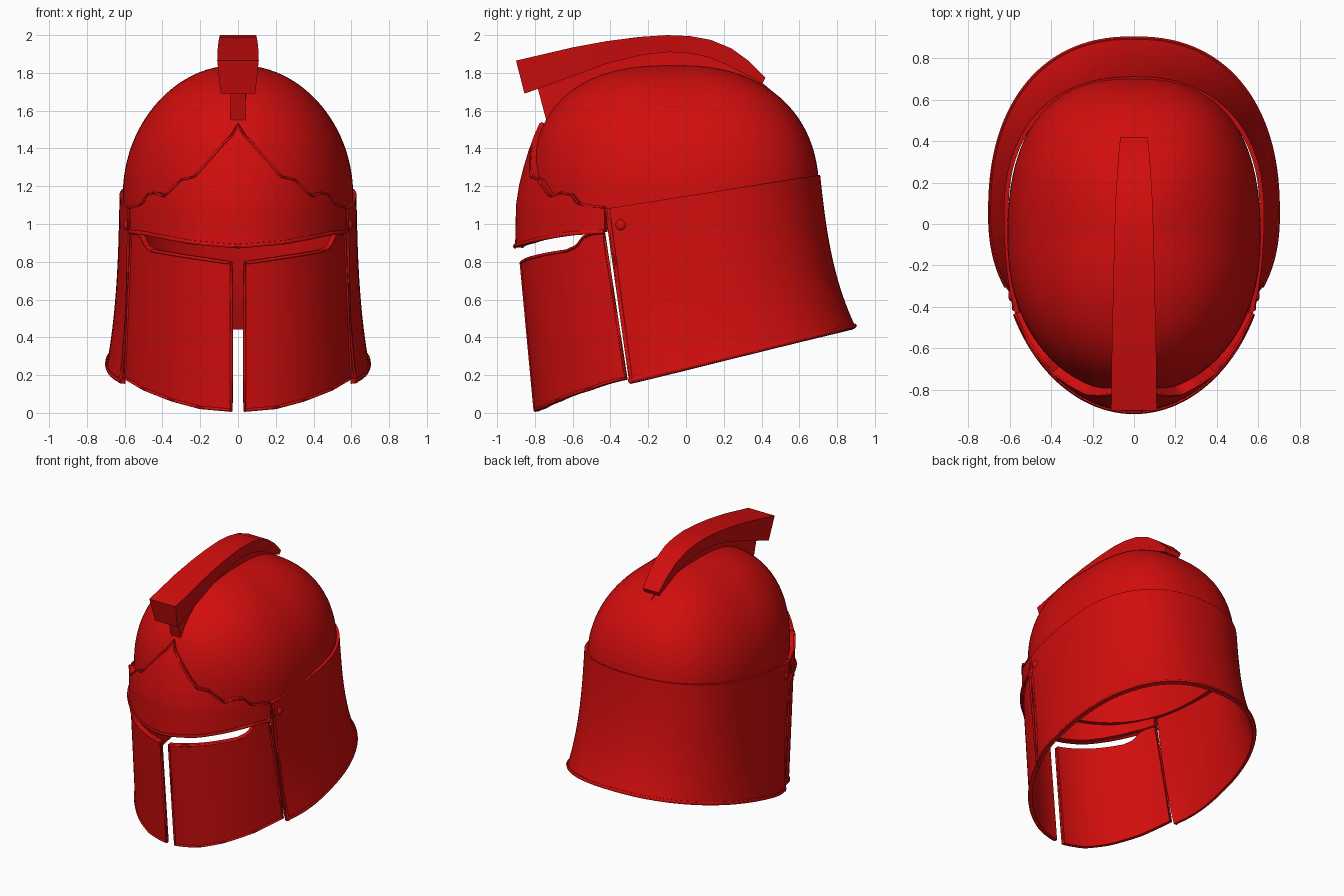
import bpy, bmesh, math
from mathutils import Vector

if "Cube" in bpy.data.objects:
    bpy.data.objects.remove(bpy.data.objects["Cube"])

red = bpy.data.materials.new("red")
red.diffuse_color = (0.64, 0.004, 0.004, 1)
red.use_nodes = True
red.node_tree.nodes["Principled BSDF"].inputs["Base Color"].default_value = red.diffuse_color
N = 2.3  # roundness of the neck guard cross-section


def interp(pts, x):
    if x <= pts[0][0]:
        return pts[0][1]
    for (x0, v0), (x1, v1) in zip(pts, pts[1:]):
        if x <= x1:
            return v0 + (v1 - v0) * (x - x0) / (x1 - x0)
    return pts[-1][1]


def lerp(a, b, t):
    return a + (b - a) * t


def finish(ob, angle=35):
    bpy.ops.object.select_all(action='DESELECT')
    ob.select_set(True)
    bpy.context.view_layer.objects.active = ob
    bpy.ops.object.convert(target='MESH')
    ob = bpy.context.view_layer.objects.active
    ob.data.materials.clear()
    ob.data.materials.append(red)
    bpy.ops.object.shade_smooth_by_angle(angle=math.radians(angle))
    return ob


def add_mesh(name, bm):
    me = bpy.data.meshes.new(name)
    bm.to_mesh(me)
    bm.free()
    ob = bpy.data.objects.new(name, me)
    bpy.context.collection.objects.link(ob)
    return ob


def shell(name, fn, nu, nv, thick):
    """Curved sheet fn(u, v) thickened towards the inside."""
    bm = bmesh.new()
    g = [[bm.verts.new(fn(i / nu, j / nv)) for j in range(nv + 1)] for i in range(nu + 1)]
    for i in range(nu):
        for j in range(nv):
            bm.faces.new((g[i][j], g[i + 1][j], g[i + 1][j + 1], g[i][j + 1]))
    bmesh.ops.remove_doubles(bm, verts=bm.verts, dist=0.0005)
    bm.normal_update()
    out = sum(f.normal.dot(f.calc_center_median() - Vector((0, 0, 0.6))) * f.calc_area() for f in bm.faces)
    if out < 0:
        bmesh.ops.reverse_faces(bm, faces=bm.faces)
    ob = add_mesh(name, bm)
    m = ob.modifiers.new("thickness", 'SOLIDIFY')
    m.thickness, m.offset = thick, -1
    return finish(ob)


def bead(name, pts, r, closed=False):
    cu = bpy.data.curves.new(name, 'CURVE')
    cu.dimensions, cu.bevel_depth, cu.bevel_resolution = '3D', r, 1
    cu.use_fill_caps = True
    s = cu.splines.new('POLY')
    s.points.add(len(pts) - 1)
    for p, q in zip(s.points, pts):
        p.co = (*q, 1)
    s.use_cyclic_u = closed
    ob = bpy.data.objects.new(name, cu)
    bpy.context.collection.objects.link(ob)
    return finish(ob, 60)


# Dome: egg-shaped cap, squarer at the back, with a short straight skirt
def dome(u, v):
    a = u * 2 * math.pi
    ph, skirt = math.pi / 2 * (1 - v / 0.9), 0
    if v > 0.9:
        ph, skirt = 0, (v - 0.9) * 1.3
    c, s = math.cos(a), math.sin(a)
    p = 2 + (0.3 if c > 0 else 0.6) * c * c
    q = 2.3 + 0.2 * c
    x, y, z = s * math.cos(ph), c * math.cos(ph), math.sin(ph)
    flat = (abs(x / 0.61) ** q + abs(y / (0.7625 - 0.0075 * c)) ** q) ** (1 / q)
    r = (flat ** p + (z / 0.69) ** p) ** (-1 / p)
    return (x * r, -0.05 + y * r, 1.15 + z * r - skirt)


shell("dome", dome, 96, 30, 0.03)


# Neck guard: flared sheet around the back with slanted front edges
def guard(u, t):
    w = 0.627 + 0.018 * t + 0.05 * t ** 3
    yb = 0.71 + 0.09 * t + 0.10 * t ** 3
    yf = lerp(-0.43, -0.30, t)
    bf = lerp(1.0, 0.65, t)
    end = math.pi / 2 + math.asin(((0.05 - yf) / bf) ** (N / 2))
    a = (2 * u - 1) * end
    s, c = math.sin(a), math.cos(a)
    x = math.copysign(w * abs(s) ** (2 / N), s)
    y = 0.05 + math.copysign(((yb - 0.05) if c > 0 else bf) * abs(c) ** (2 / N), c)
    f = (y - yf) / (yb - yf)
    return (x, y, lerp(1.08 + 0.18 * f, 0.155 + 0.295 * f, t))


shell("neck_guard", guard, 80, 24, 0.022)
bead("neck_guard_rim", [guard(i / 80, 0.985) for i in range(81)], 0.011)
for i, n in ((0, "left"), (1, "right")):
    bead("neck_guard_edge_" + n, [guard(abs(i - 0.005), j / 20) for j in range(21)], 0.009)

# Brow plate: scalloped upper edge rising to a point at the centre
BROW_TOP = [(0, 1.54), (.03, 1.48), (.08, 1.43), (.14, 1.36), (.2, 1.29), (.23, 1.255), (.3, 1.24),
            (.36, 1.18), (.39, 1.15), (.44, 1.17), (.48, 1.16), (.505, 1.11), (.585, 1.085)]
BROW_LOW = [(0, .875), (.25, .90), (.5, .95), (.585, .96)]
BROW_DEPTH = [(.87, .855), (1.1, .85), (1.2, .835), (1.3, .81), (1.4, .78), (1.54, .715)]


def brow(u, v):
    x = 0.572 * math.sin((2 * u - 1) * math.pi / 2)
    z = lerp(interp(BROW_LOW, abs(x)), interp(BROW_TOP, abs(x)), v)
    y = -0.05 - interp(BROW_DEPTH, z) * math.sqrt(1 - (x / 0.64) ** 2)
    return (x, y, z)


shell("brow_plate", brow, 100, 14, 0.045)
bead("brow_lower_rim", [brow(i / 60, 0.01) for i in range(61)], 0.012)
bead("brow_upper_rim", [brow(i / 100, 0.985) for i in range(101)], 0.007)

# Cheek plates: mirrored pair leaving an eye slot and a centre slit
CHEEK_TOP = [(.03, .80), (.3, .84), (.45, .865), (.49, .89), (.515, .94), (.545, .96), (.6, .965)]
CHEEK_LOW = [(.03, .005), (.2, .02), (.35, .06), (.5, .118), (.6, .175)]


def section(u, z):
    k = (0.9 - z) / 0.8
    cy, b, w = -0.05 + 0.1 * k, 0.835 + 0.025 * k, 0.635 + 0.025 * k
    yb = -0.437 + 0.12 * (0.96 - z) / 0.78
    a = lerp(math.asin(0.035 / w), math.acos((cy - yb) / b), u)
    return w * math.sin(a), cy - b * math.cos(a)


def cheek(u, v, side):
    zt = interp(CHEEK_TOP, section(u, 0.9)[0])
    zb = interp(CHEEK_LOW, section(u, 0.1)[0])
    z = lerp(zb, zt, v)
    x, y = section(u, z)
    return (side * x, y, z)


for side, n in ((-1, "left"), (1, "right")):
    shell("cheek_plate_" + n, lambda u, v: cheek(u, v, side), 50, 12, 0.022)
    ring = [cheek(i / 40, 0.99, side) for i in range(41)]
    ring += [cheek(1, 1 - j / 12, side) for j in range(1, 12)]
    ring += [cheek(1 - i / 40, 0.01, side) for i in range(41)]
    ring += [cheek(0, j / 12, side) for j in range(1, 12)]
    bead("cheek_rim_" + n, ring, 0.008, True)

    # Hinge rivet
    bpy.ops.mesh.primitive_uv_sphere_add(segments=20, ring_count=10, radius=0.028,
                                         location=(side * 0.592, -0.345, 0.995))
    rivet = bpy.context.object
    rivet.name = "rivet_" + n
    rivet.scale = (0.5, 1, 1)
    finish(rivet)


def loft(name, rows):
    """Four-sided bar through rows of (top y, top z, low y, low z, top half width, low half width)."""
    bm = bmesh.new()
    rings = []
    for yt, zt, yl, zl, a, b in rows:
        rings.append([bm.verts.new(p) for p in ((-a, yt, zt), (a, yt, zt), (b, yl, zl), (-b, yl, zl))])
    for r, q in zip(rings, rings[1:]):
        for i in range(4):
            j = (i + 1) % 4
            bm.faces.new((r[i], r[j], q[j], q[i]))
    bm.faces.new(rings[0])
    bm.faces.new(rings[-1][::-1])
    bmesh.ops.recalc_face_normals(bm, faces=bm.faces)
    return finish(add_mesh(name, bm))


# Crest bar and the thin fin that carries it
loft("crest", [(-.90, 1.865, -.855, 1.69, .11, .092), (-.60, 1.935, -.58, 1.79, .107, .09),
               (-.42, 1.968, -.40, 1.855, .103, .088), (-.25, 1.99, -.23, 1.895, .099, .086),
               (-.10, 2.0, -.09, 1.91, .096, .084), (.02, 1.995, .01, 1.905, .092, .082),
               (.13, 1.975, .11, 1.885, .088, .078), (.24, 1.93, .21, 1.845, .081, .072),
               (.33, 1.865, .30, 1.80, .075, .066), (.42, 1.775, .405, 1.745, .066, .06)])
loft("crest_fin", [(-.785, 1.72, -.735, 1.53, .04, .04), (-.58, 1.81, -.55, 1.66, .04, .042),
                   (-.40, 1.87, -.38, 1.75, .04, .045), (-.23, 1.91, -.23, 1.80, .042, .048),
                   (-.05, 1.93, -.05, 1.82, .042, .048), (.11, 1.90, .10, 1.79, .04, .046),
                   (.24, 1.86, .22, 1.74, .038, .042), (.36, 1.785, .33, 1.67, .03, .034),
                   (.46, 1.70, .44, 1.61, .012, .015)])
